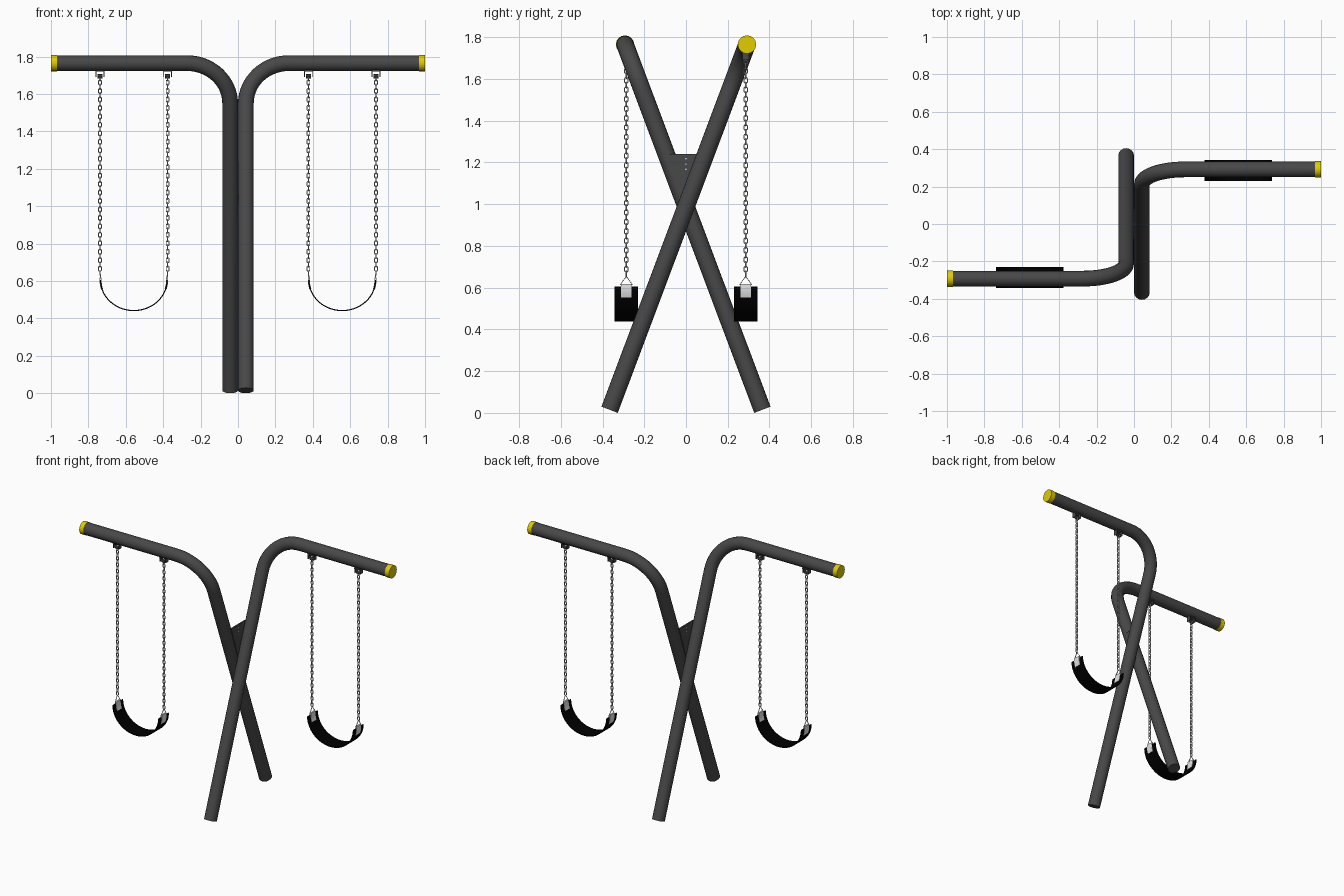
import bpy, bmesh
from math import sin, cos, pi, radians
from mathutils import Matrix, Vector

cube = bpy.data.objects.get("Cube")
if cube:
    bpy.data.objects.remove(cube)


def material(name, rgb):
    m = bpy.data.materials.new(name)
    m.use_nodes = True
    m.diffuse_color = (*rgb, 1)
    m.node_tree.nodes["Principled BSDF"].inputs["Base Color"].default_value = (*rgb, 1)
    return m


GREY = material("dark grey paint", (0.065, 0.065, 0.065))
YELLOW = material("yellow cap", (0.75, 0.61, 0.0))
STEEL = material("light steel", (0.8, 0.8, 0.8))
CHAIN = material("chain metal", (0.5, 0.5, 0.5))
RUBBER = material("black rubber", (0.0, 0.0, 0.0))

R = 0.042          # pole radius
BAR_Y, BAR_Z = 0.292, 1.765
FOOT_Y, FOOT_Z = -0.366, 0.015
CHAIN_Y = 0.286
SEAT_X, SEAT_Z = 0.557, 0.605
HALF_SPAN, SAG = 0.178, 0.163


def add(name, mesh, mat, smooth=False):
    mesh.materials.clear()
    mesh.materials.append(mat)
    o = bpy.data.objects.new(name, mesh)
    bpy.context.collection.objects.link(o)
    if smooth:
        bpy.ops.object.select_all(action="DESELECT")
        o.select_set(True)
        bpy.context.view_layer.objects.active = o
        bpy.ops.object.shade_smooth_by_angle(angle=radians(40))
    return o


def tubes(name, paths, radius, mat, cyclic=False, res=1, caps=False):
    """Round tubes along one or more paths, turned into a mesh."""
    cu = bpy.data.curves.new(name, "CURVE")
    cu.dimensions = "3D"
    cu.bevel_depth, cu.bevel_resolution, cu.use_fill_caps = radius, res, caps
    for path in paths:
        sp = cu.splines.new("POLY")
        sp.points.add(len(path) - 1)
        for p, co in zip(sp.points, path):
            p.co = (*co, 1)
        sp.use_cyclic_u = cyclic
    tmp = bpy.data.objects.new(name + "_path", cu)
    bpy.context.collection.objects.link(tmp)
    bpy.context.view_layer.update()
    mesh = bpy.data.meshes.new_from_object(
        tmp.evaluated_get(bpy.context.evaluated_depsgraph_get()))
    bpy.data.objects.remove(tmp)
    return add(name, mesh, mat, True)


def boxes(name, items, mat):
    """Several boxes in one mesh, each a (centre, size) pair."""
    bm = bmesh.new()
    for c, s in items:
        bmesh.ops.create_cube(bm, size=1, matrix=Matrix.Translation(c) @ Matrix.Diagonal((*s, 1)))
    mesh = bpy.data.meshes.new(name)
    bm.to_mesh(mesh)
    bm.free()
    return add(name, mesh, mat)


def prism(name, loop, depth, mat, smooth=False):
    """Extrude a closed 3D outline along a depth vector."""
    bm = bmesh.new()
    d = Vector(depth)
    face = bm.faces.new([bm.verts.new(Vector(p) - d / 2) for p in loop])
    out = bmesh.ops.extrude_face_region(bm, geom=[face])
    bmesh.ops.translate(bm, vec=d, verts=[v for v in out["geom"] if isinstance(v, bmesh.types.BMVert)])
    bmesh.ops.recalc_face_normals(bm, faces=bm.faces)
    mesh = bpy.data.meshes.new(name)
    bm.to_mesh(mesh)
    bm.free()
    return add(name, mesh, mat, smooth)


def strap(name, a0, a1, steps, width, thick, mat):
    """Curved strip following the sagging line of the seat."""
    angles = [a0 + (a1 - a0) * i / steps for i in range(steps + 1)]

    def line(off):
        return [(SEAT_X + (HALF_SPAN + off) * cos(a), CHAIN_Y,
                 SEAT_Z + (SAG + off) * sin(a)) for a in angles]
    loop = line(thick / 2) + line(-thick / 2)[::-1]
    return prism(name, loop, (0, width, 0), mat, True)


half = []

# bent pole: leaning leg, bend, level bar
lean = Vector((0, BAR_Y - FOOT_Y, BAR_Z - FOOT_Z)).normalized()
bend = 0.23
corner = Vector((R, BAR_Y, BAR_Z))
centre = corner - lean * bend + Vector((bend, 0, 0))
path = [Vector((R, FOOT_Y, FOOT_Z))]
for i in range(15):
    a = pi / 2 * i / 14
    path.append(centre + Vector((-cos(a), 0, 0)) * bend + lean * sin(a) * bend)
path.append(Vector((0.99, BAR_Y, BAR_Z)))
half.append(tubes("pole", [path], R, GREY, res=6, caps=True))

# end cap
half.append(tubes("end_cap", [[(0.967, BAR_Y, BAR_Z), (1, BAR_Y, BAR_Z)]],
                  R + 0.002, YELLOW, res=6, caps=True))

# swing hangers, chains and clips
TOP, BOTTOM, LINKS = 1.695, 0.655, 46
pitch = (TOP - BOTTOM) / LINKS
for side, x in (("inner", SEAT_X - 0.181), ("outer", SEAT_X + 0.181)):
    sign = 1 if side == "outer" else -1
    half.append(boxes(side + "_hanger", [
        ((x, CHAIN_Y, 1.724), (0.048, 0.036, 0.008)),
        ((x - 0.021, CHAIN_Y, 1.708), (0.005, 0.03, 0.036)),
        ((x + 0.021, CHAIN_Y, 1.708), (0.005, 0.03, 0.036))], GREY))
    half.append(tubes(side + "_hanger_pivot", [[(x - 0.013, CHAIN_Y, 1.694), (x + 0.013, CHAIN_Y, 1.694)]],
                      0.012, GREY, res=2, caps=True))
    links = []
    for n in range(LINKS):
        z = TOP - (n + 0.5) * pitch
        link = []
        for k in range(10):
            a = 2 * pi * (k + 0.5) / 10
            w, h = 0.008 * cos(a), 0.008 * sin(a)
            h += 0.006 if h > 0 else -0.006
            link.append((x + w, CHAIN_Y, z + h) if n % 2 else (x, CHAIN_Y + w, z + h))
        links.append(link)
    half.append(tubes(side + "_chain", links, 0.003, CHAIN, cyclic=True))
    # triangular ring and seat clip
    half.append(tubes(side + "_triangle_ring", [[
        (x, CHAIN_Y, BOTTOM), (x - sign * 0.003, CHAIN_Y - 0.028, 0.615),
        (x - sign * 0.003, CHAIN_Y + 0.028, 0.615)]], 0.003, CHAIN, cyclic=True))
    a0, a1 = (0.08, -0.31) if sign > 0 else (pi - 0.08, pi + 0.31)
    half.append(strap(side + "_seat_clip", a0, a1, 5, 0.05, 0.011, STEEL))

# sagging belt seat
half.append(strap("seat", -pi, 0, 28, 0.112, 0.006, RUBBER))

# second half: the same parts turned half way round
turn = Matrix.Rotation(pi, 4, "Z")
for o in half:
    twin = o.copy()
    twin.name = "right_" + o.name
    o.name = "left_" + o.name
    bpy.context.collection.objects.link(twin)
    twin.matrix_world = turn

# gusset plate between the poles, with a column of bolts
prism("gusset_plate", [(0, -0.08, 1.24), (0, 0.08, 1.24), (0, 0.0, 1.0)], (0.008, 0, 0), GREY)
tubes("gusset_bolts", [[(-0.006, 0, 1.217 - 0.025 * i), (0.006, 0, 1.217 - 0.025 * i)] for i in range(3)],
      0.004, STEEL, res=1, caps=True)
